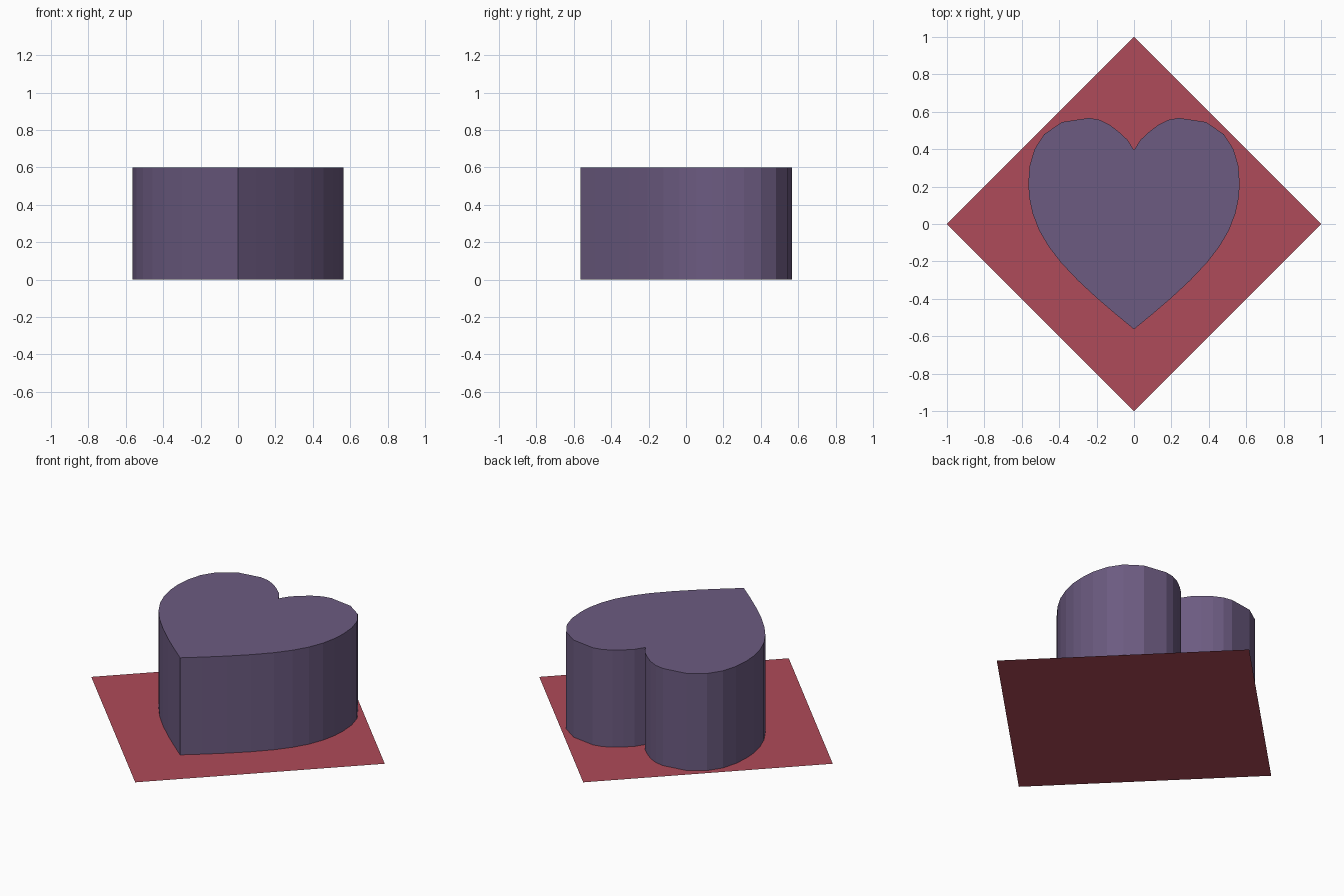
import bpy

if "Cube" in bpy.data.objects:
    bpy.data.objects.remove(bpy.data.objects["Cube"])


def paint(obj, name, rgb):
    mat = bpy.data.materials.new(name)
    mat.diffuse_color = (*rgb, 1)
    mat.use_nodes = True
    mat.node_tree.nodes["Principled BSDF"].inputs["Base Color"].default_value = mat.diffuse_color
    obj.data.materials.append(mat)


def make_object(name, verts, faces):
    mesh = bpy.data.meshes.new(name)
    mesh.from_pydata(verts, [], faces)
    obj = bpy.data.objects.new(name, mesh)
    bpy.context.collection.objects.link(obj)
    return obj


# Flat square base, standing on its corner
base = make_object("base_sheet", [(0, -1, 0), (1, 0, 0), (0, 1, 0), (-1, 0, 0)], [(0, 1, 2, 3)])
paint(base, "red", (0.43, 0.07, 0.10))

# Heart outline: right half from tip to cleft, mirrored for the left half
half = [(0, -0.563), (0.095, -0.485), (0.20, -0.395), (0.30, -0.302), (0.39, -0.207),
        (0.457, -0.12), (0.507, -0.035), (0.542, 0.055), (0.56, 0.14), (0.565, 0.215),
        (0.558, 0.31), (0.532, 0.40), (0.48, 0.48), (0.385, 0.545), (0.24, 0.567),
        (0.185, 0.557), (0.13, 0.53), (0.08, 0.492), (0.035, 0.45), (0, 0.395)]
outline = half + [(-x, y) for x, y in half[-2:0:-1]]

# Heart block, resting on the base
n = len(outline)
bottom, top = 0.002, 0.6
verts = [(x, y, z) for z in (bottom, top) for x, y in outline]
faces = [tuple(range(n - 1, -1, -1)), tuple(range(n, 2 * n))]
faces += [(i, (i + 1) % n, n + (i + 1) % n, n + i) for i in range(n)]
heart = make_object("heart_block", verts, faces)
paint(heart, "purple", (0.15, 0.105, 0.22))
